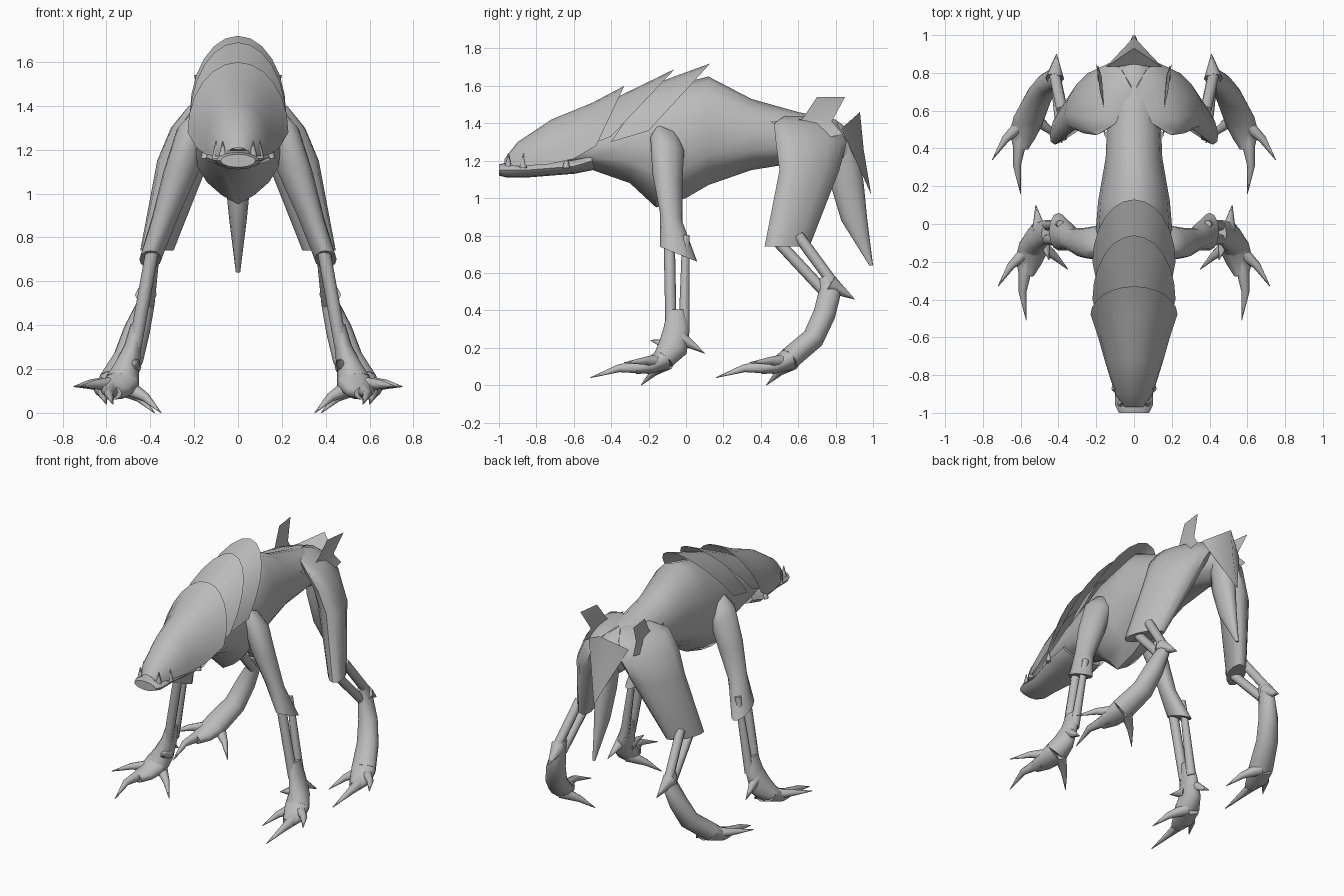
import bpy, bmesh, math
from mathutils import Vector

cube = bpy.data.objects.get("Cube")
if cube:
    bpy.data.objects.remove(cube, do_unlink=True)

GREY = (.5, .5, .5, 1)
hide = bpy.data.materials.new("grey hide")
hide.use_nodes = True
hide.diffuse_color = GREY
hide.node_tree.nodes["Principled BSDF"].inputs["Base Color"].default_value = GREY


def finish(name, bm, mirror=False, angle=50):
    """Turn a bmesh into a smooth-shaded object, optionally mirrored."""
    bmesh.ops.recalc_face_normals(bm, faces=bm.faces)
    mesh = bpy.data.meshes.new(name)
    bm.to_mesh(mesh)
    bm.free()
    mesh.materials.append(hide)
    ob = bpy.data.objects.new(name, mesh)
    bpy.context.collection.objects.link(ob)
    bpy.ops.object.select_all(action='DESELECT')
    ob.select_set(True)
    bpy.context.view_layer.objects.active = ob
    bpy.ops.object.shade_smooth_by_angle(angle=math.radians(angle))
    if mirror:
        ob.modifiers.new("mirror", 'MIRROR')


def loft(name, rings, closed=True, mirror=False):
    """Skin a list of equally long point rings."""
    bm = bmesh.new()
    rows = [[bm.verts.new(point) for point in ring] for ring in rings]
    count = len(rows[0])
    for row, following in zip(rows, rows[1:]):
        for i in range(count if closed else count - 1):
            j = (i + 1) % count
            bm.faces.new((row[i], following[i], following[j], row[j]))
    if closed:
        bm.faces.new(rows[0])
        bm.faces.new(rows[-1])
    finish(name, bm, mirror)


def tube(name, path, sides=12, deep=None, mirror=False):
    """Tube through (x, y, z, radius across, radius deep); deep fixes the depth axis."""
    points = [Vector(station[:3]) for station in path]
    last = len(points) - 1
    rings = []
    for k, (x, y, z, across, depth) in enumerate(path):
        along = (points[min(k + 1, last)] - points[max(k - 1, 0)]).normalized()
        v = Vector(deep) if deep else along.cross(Vector((1, 0, 0))).normalized()
        u = Vector((1, 0, 0)) if deep else v.cross(along)
        turns = [math.tau * i / sides for i in range(sides)]
        rings.append([points[k] + u * across * math.cos(turn) + v * depth * math.sin(turn)
                      for turn in turns])
    loft(name, rings, mirror=mirror)


def taper(name, points, radius, tip=.002):
    """Mirrored claw, tooth, spur or bone narrowing evenly along a few points."""
    last = len(points) - 1
    path = []
    for k, point in enumerate(points):
        r = radius + (tip - radius) * k / last
        path.append((*point, r, r))
    tube(name, path, sides=8, mirror=True)


def plate(name, corners):
    """Mirrored thin plate, a fan of triangles around its first corner."""
    bm = bmesh.new()
    hub, *rim = [bm.verts.new(corner) for corner in corners]
    for a, b in zip(rim, rim[1:]):
        bm.faces.new((hub, a, b))
    finish(name, bm, mirror=True, angle=30)


def shell(name, rows):
    """Armour sheet of slanted arches (crest y, crest z, rim y, rim z, half width)."""
    steps = 12
    arches = []
    for crest_y, crest_z, rim_y, rim_z, width in rows:
        arch = []
        for i in range(steps + 1):
            side, rise = -math.cos(math.pi * i / steps), math.sin(math.pi * i / steps)
            arch.append((width * side, rim_y + (crest_y - rim_y) * rise,
                         rim_z + (crest_z - rim_z) * rise))
        arches.append(arch)
    loft(name, arches, closed=False)


# Torso with rounded back and full keeled belly (y, half width, top, bottom)
torso = []
for y, width, top, bottom in [
        (-.8, .07, 1.27, 1.2), (-.5, .15, 1.4, 1.15), (-.3, .18, 1.5, 1.08),
        (-.16, .2, 1.58, .95), (0, .2, 1.62, 1), (.12, .19, 1.65, 1.07),
        (.35, .15, 1.53, 1.15), (.6, .14, 1.46, 1.19), (.8, .12, 1.42, 1.15),
        (.88, .07, 1.36, 1.2)]:
    middle = (top + bottom) / 2
    ring = []
    for i in range(16):
        side, rise = math.cos(math.tau * i / 16), math.sin(math.tau * i / 16)
        if rise >= 0:
            z = middle + (top - middle) * rise
        else:
            drop = .3 * (1 - abs(side)) + .7 * math.sqrt(abs(rise))
            z = middle + (bottom - middle) * drop
        ring.append((width * side, y, z))
    torso.append(ring)
loft("torso", torso)

# Overlapping armour shells
shell("head_shell", [(-.97, 1.21, -.97, 1.18, .05), (-.9, 1.3, -.9, 1.17, .1),
                     (-.72, 1.42, -.74, 1.18, .15), (-.5, 1.51, -.6, 1.21, .19),
                     (-.33, 1.6, -.48, 1.28, .23)])
shell("neck_shell", [(-.45, 1.5, -.6, 1.25, .16), (-.06, 1.69, -.4, 1.33, .22)])
shell("shoulder_shell", [(-.2, 1.6, -.4, 1.3, .18), (.13, 1.72, -.2, 1.36, .22)])

# Lower jaw and teeth
tube("lower_jaw", [(0, -1, 1.15, .08, .03), (0, -.96, 1.15, .1, .04),
                   (0, -.85, 1.15, .1, .04), (0, -.6, 1.17, .16, .04),
                   (0, -.5, 1.2, .15, .05)])
for x, y in [(.07, -.95), (.1, -.87), (.15, -.64)]:
    taper("lower_tooth", [(x, y, 1.16), (x, y, 1.24)], .02)

# Front legs, with a hem that drops to a point at the elbow
tube("front_upper_leg", [(.15, -.1, 1.37, .05, .06), (.2, -.1, 1.29, .08, .09),
                         (.26, -.1, 1.1, .08, .08), (.33, -.08, .9, .06, .06),
                         (.4, -.04, .7, .05, .1)], deep=(0, 1, -.4), mirror=True)
taper("front_shin_bone", [(.38, -.09, .8), (.47, -.08, .3)], .03, tip=.03)
taper("rear_shin_bone", [(.39, 0, .8), (.47, -.01, .3)], .02, tip=.03)
tube("front_shank", [(.46, -.05, .4, .03, .05), (.48, -.05, .3, .04, .07),
                     (.51, -.07, .2, .06, .08), (.53, -.12, .14, .08, .06)], mirror=True)
taper("ankle_spur", [(.5, -.04, .26), (.52, .1, .17)], .04)
taper("shin_spur", [(.48, -.07, .21), (.45, -.19, .24)], .04)

# Hind legs, thighs slanting from front outside to rear inside
tube("thigh", [(.06, .63, 1.44, .03, .1), (.13, .64, 1.4, .07, .17),
               (.19, .67, 1.3, .09, .19), (.25, .66, 1.15, .1, .16),
               (.37, .54, .74, .06, .12)], deep=(-.4, 1, 0), mirror=True)
taper("front_hock_bone", [(.38, .46, .8), (.41, .74, .5)], .03, tip=.03)
taper("rear_hock_bone", [(.38, .6, .8), (.42, .79, .54)], .03, tip=.03)
tube("hind_shank", [(.41, .75, .58, .03, .04), (.42, .77, .5, .04, .06),
                    (.46, .74, .38, .06, .06), (.5, .68, .25, .07, .06),
                    (.56, .55, .14, .08, .06)], mirror=True)
taper("hock_spur", [(.42, .77, .54), (.41, .9, .46)], .05)

# Feet: one padded paw with three claws, repeated further back for the hind legs
for foot, out, back in [("front", 0, 0), ("hind", .03, .67)]:
    def place(x, y, *rest):
        return (x + out, y + back, *rest)

    tube(foot + "_paw", [place(.53, -.12, .14, .08, .06), place(.56, -.2, .1, .07, .04),
                         place(.57, -.27, .09, .04, .03)], mirror=True)
    taper(foot + "_middle_claw", [place(.57, -.2, .1), place(.59, -.36, .09),
                                  place(.57, -.51, .04)], .04)
    taper(foot + "_outer_claw", [place(.55, -.13, .13), place(.65, -.22, .13),
                                 place(.72, -.33, .12)], .04)
    taper(foot + "_inner_claw", [place(.51, -.1, .12), place(.42, -.17, .07),
                                 place(.35, -.24, 0)], .04)

# Thin bony plates over hips and tail
plate("hip_fin", [(.17, .78, 1.41), (.19, .84, 1.34), (.2, .62, 1.3), (.15, .45, 1.41),
                  (.16, .62, 1.42), (.18, .7, 1.54), (.2, .85, 1.54)])
plate("tail_plate", [(.15, .83, 1.37), (0, .84, 1.38), (0, .93, 1.46), (0, .95, 1.26),
                     (0, .99, 1.02)])

# Drooping tail
tube("tail", [(0, .84, 1.33, .09, .07), (0, .86, 1.08, .06, .09), (0, .9, .88, .04, .07),
              (0, .99, .64, .01, .01)], deep=(0, 1, 0))
